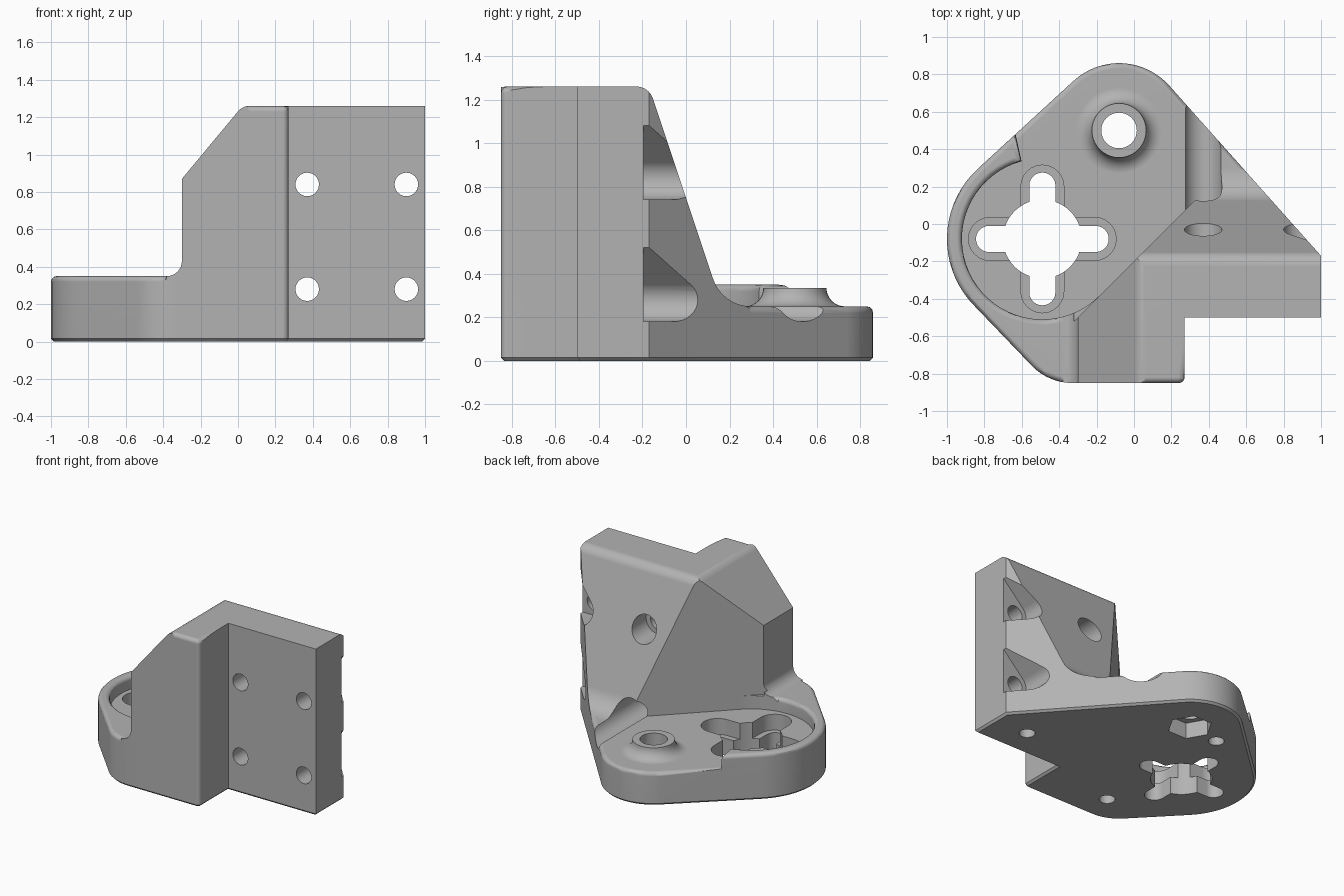
import bpy, bmesh
from math import sin, cos, radians, pi

cube = bpy.data.objects.get("Cube")
if cube:
    bpy.data.objects.remove(cube, do_unlink=True)


def arc(cx, cy, r, a0, a1, n=12):
    angles = [radians(a0 + (a1 - a0) * i / n) for i in range(n + 1)]
    return [(cx + r * cos(a), cy + r * sin(a)) for a in angles]


def circle(cx, cy, r, n=40):
    return arc(cx, cy, r, 0, 360, n)[:-1]


def slot(cx, cy, half_len, half_wid, upright):
    d = half_len - half_wid
    if upright:
        return arc(cx, cy + d, half_wid, 0, 180) + arc(cx, cy - d, half_wid, 180, 360)
    return arc(cx + d, cy, half_wid, -90, 90) + arc(cx - d, cy, half_wid, 90, 270)


def new_object(name, bm):
    bmesh.ops.recalc_face_normals(bm, faces=bm.faces[:])
    mesh = bpy.data.meshes.new(name)
    bm.to_mesh(mesh)
    bm.free()
    ob = bpy.data.objects.new(name, mesh)
    bpy.context.collection.objects.link(ob)
    return ob


def prism(name, pts, axis, lo, hi, chamfer=0):
    """Extrude a flat outline along one axis, with an optional chamfer at the low end."""
    place = {"x": lambda u, v, w: (w, u, v),
             "y": lambda u, v, w: (u, w, v),
             "z": lambda u, v, w: (u, v, w)}[axis]
    bm = bmesh.new()
    low = [bm.verts.new(place(u, v, lo)) for u, v in pts]
    high = [bm.verts.new(place(u, v, hi)) for u, v in pts]
    base = bm.faces.new(low)
    bm.faces.new(high)
    for i in range(len(pts)):
        j = (i + 1) % len(pts)
        bm.faces.new((low[i], low[j], high[j], high[i]))
    bmesh.ops.recalc_face_normals(bm, faces=bm.faces[:])
    if chamfer:
        bmesh.ops.bevel(bm, geom=base.edges[:], offset=chamfer, segments=1,
                        profile=0.5, affect="EDGES")
    return new_object(name, bm)


def combine(body, tool, operation="DIFFERENCE"):
    """Apply one boolean and remove the helper."""
    tool.hide_render = True
    mod = body.modifiers.new("boolean", "BOOLEAN")
    mod.operation, mod.solver, mod.object = operation, "EXACT", tool
    deps = bpy.context.evaluated_depsgraph_get()
    mesh = bpy.data.meshes.new_from_object(body.evaluated_get(deps))
    body.modifiers.clear()
    body.data = mesh
    bpy.data.objects.remove(tool, do_unlink=True)


def round_edges(body):
    """Round the exposed rims of the base and the front top edge."""
    bm = bmesh.new()
    bm.from_mesh(body.data)
    bmesh.ops.remove_doubles(bm, verts=bm.verts[:], dist=0.0002)
    bmesh.ops.dissolve_limit(bm, angle_limit=0.01, verts=bm.verts[:], edges=bm.edges[:])
    before = bm.calc_volume()
    chosen = []
    for e in bm.edges:
        if len(e.link_faces) != 2 or not e.is_convex:
            continue
        slopes = sorted(abs(f.normal.z) for f in e.link_faces)
        if slopes[0] > 0.3 or slopes[1] < 0.95:
            continue
        mid = (e.verts[0].co + e.verts[1].co) / 2
        level = [abs(mid.z - z) < 0.002 for z in (FLOOR, RIM, TOP)]
        if level[0] or (level[1] and mid.x < -0.38) or (level[2] and mid.y < -0.8):
            chosen.append(e)
    bmesh.ops.bevel(bm, geom=chosen, offset=0.03, segments=3, profile=0.5,
                    affect="EDGES", clamp_overlap=False)
    ratio = bm.calc_volume() / before
    tidy = all(e.is_manifold for e in bm.edges)
    inside = all(abs(v.co.x) < 1.01 and abs(v.co.y) < 0.87 for v in bm.verts)
    if tidy and inside and 0.97 < ratio <= 1.001:
        bm.to_mesh(body.data)
    bm.free()


FLOOR, RIM, TOP = 0.25, 0.35, 1.26
PX, PY = -0.49, -0.08      # round pocket centre
BX, BY = -0.08, 0.5        # boss centre

# Footprint block
outline = ([(1, -0.5), (1, -0.17)] + arc(BX, BY, 0.36, 41.6, 132.5, 16)
           + arc(PX, PY, 0.51, 132.5, 225, 18) + arc(-0.33, -0.55, 0.3, 225, 270, 8)
           + arc(0.24, -0.82, 0.03, 270, 360, 5) + [(0.27, -0.5)])
body = prism("corner_bracket", outline, "z", 0, TOP, 0.015)

# Left side: low rim, fillet, upright wall and sloped shoulder
left = ([(-1.2, RIM)] + arc(-0.38, 0.43, 0.08, 270, 360, 8) + [(-0.3, 0.87)]
        + arc(0.062, 1.18, 0.08, 140.2, 90, 6) + [(0.062, 1.5), (-1.2, 1.5)])
combine(body, prism("left_cut", left, "y", -1, 1))

# Back slope with rounded crest and fillet at its foot
back = (arc(-0.228, 1.18, 0.08, 90, 18.4, 8) + arc(0.3, 0.435, 0.185, 198.4, 270, 10)
        + [(1.2, FLOOR), (1.2, 1.5), (-0.228, 1.5)])
combine(body, prism("back_cut", back, "x", -0.28, 1.2))

# Diagonal inner wall
combine(body, prism("diagonal_cut", [(-0.32, -0.518), (0.3, 0.102), (-0.32, 0.102)],
                    "z", RIM, 1.5))

# Sunken floor inside the curved rim
recess = (arc(PX, PY, 0.43, 105, 315, 36)
          + [(0.37, 0.172), (0.37, 1), (-0.66, 1), (-0.66, 0.6)])
combine(body, prism("recess_cut", recess, "z", FLOOR, 1.5))
round_edges(body)

# Flared boss on the floor
profile = [(0, 0.2), (0.23, 0.2)] + arc(0.23, 0.335, 0.085, 270, 180, 8) + [(0.14, 0.335), (0, 0.335)]
bm = bmesh.new()
ring = [bm.verts.new((r + BX, BY, z)) for r, z in profile]
edges = [bm.edges.new(pair) for pair in zip(ring, ring[1:])]
bmesh.ops.spin(bm, geom=ring + edges, cent=(BX, BY, 0), axis=(0, 0, 1),
               angle=2 * pi, steps=40, use_merge=True)
bmesh.ops.remove_doubles(bm, verts=bm.verts[:], dist=0.0005)
combine(body, new_object("boss", bm), "UNION")
combine(body, prism("boss_hole", circle(BX, BY, 0.095), "z", -0.1, 0.5))
combine(body, prism("nut_pocket", circle(BX, BY, 0.155, 6), "z", -0.1, 0.12))

# Cross-shaped opening with stepped slots
combine(body, prism("centre_hole", circle(PX, PY, 0.21, 48), "z", -0.1, 0.6))
for upright in (True, False):
    combine(body, prism("slot_cut", slot(PX, PY, 0.355, 0.07, upright), "z", -0.1, 0.6))
    combine(body, prism("slot_step", slot(PX, PY, 0.395, 0.115, upright), "z", 0.13, 0.6))

# Wall screw holes with head channels opening to the back
for z in (0.28, 0.84):
    for x in (0.37, 0.9):
        head = circle(x, z, 0.1)
        if x > 0.5:
            head = arc(x, z, 0.1, 135, 270) + [(x + 0.2, z - 0.1), (x + 0.2, z + 0.341)]
        combine(body, prism("screw_hole", circle(x, z, 0.063, 24), "y", -0.7, 0.2))
        combine(body, prism("head_channel", head, "y", -0.195, 1))

# Blind holes underneath
for x, y in ((0.72, -0.28), (-0.34, 0.47), (-0.28, -0.62)):
    combine(body, prism("blind_hole", circle(x, y, 0.055, 24), "z", -0.1, 0.13))

# Material and shading
grey = bpy.data.materials.new("plain_grey")
grey.use_nodes = True
colour = (0.45, 0.45, 0.45, 1)
grey.diffuse_color = colour
grey.node_tree.nodes["Principled BSDF"].inputs["Base Color"].default_value = colour
body.data.materials.clear()
body.data.materials.append(grey)
for face in body.data.polygons:
    face.material_index = 0
for ob in bpy.context.selected_objects:
    ob.select_set(False)
body.select_set(True)
bpy.context.view_layer.objects.active = body
bpy.ops.object.shade_smooth_by_angle(angle=radians(30))
weighted = body.modifiers.new("weighted_normals", "WEIGHTED_NORMAL")
weighted.keep_sharp = True
